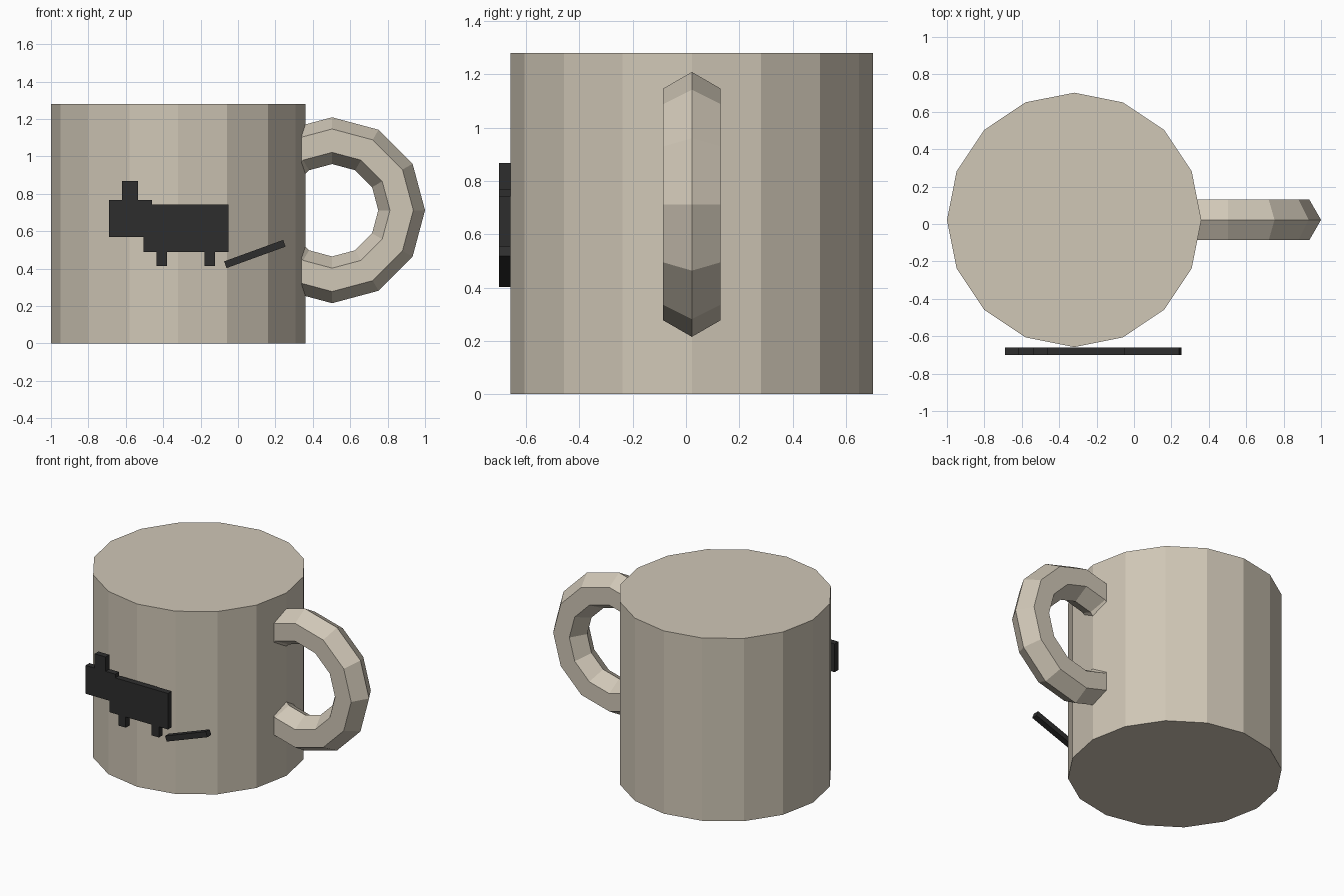
import bpy, math

if "Cube" in bpy.data.objects:
    bpy.data.objects.remove(bpy.data.objects["Cube"])


def material(name, rgb):
    m = bpy.data.materials.new(name)
    m.diffuse_color = (*rgb, 1.0)
    m.use_nodes = True
    m.node_tree.nodes["Principled BSDF"].inputs["Base Color"].default_value = m.diffuse_color
    return m


CERAMIC = material("beige ceramic", (0.63, 0.57, 0.47))
BLACK = material("black", (0.027, 0.027, 0.027))
CY = 0.022  # depth of the mug's axis


def finish(name, mat):
    ob = bpy.context.object
    ob.name = ob.data.name = name
    ob.data.materials.append(mat)
    bpy.ops.object.transform_apply(location=False, rotation=True, scale=True)
    return ob


def plate(name, x0, x1, z0, z1, tilt=0.0):
    bpy.ops.mesh.primitive_cube_add(
        size=1, location=((x0 + x1) / 2, -0.68, (z0 + z1) / 2),
        rotation=(0, -math.radians(tilt), 0))
    bpy.context.object.scale = (x1 - x0, 0.042, z1 - z0)
    return finish(name, BLACK)


# Mug body: solid 16-sided cylinder
bpy.ops.mesh.primitive_cylinder_add(vertices=16, radius=0.68, depth=1.28,
                                    location=(-0.32, CY, 0.64))
finish("mug_body", CERAMIC)

# Handle: hexagonal ring standing upright, its left part inside the body
bpy.ops.mesh.primitive_torus_add(
    major_segments=12, minor_segments=6, major_radius=0.372, minor_radius=0.125,
    location=(0.503, CY, 0.712), rotation=(math.pi / 2, 0, 0))
finish("handle", CERAMIC)

# Animal silhouette on the front
plate("animal_body", -0.505, -0.052, 0.49, 0.742)
plate("animal_head", -0.69, -0.46, 0.57, 0.768)
plate("animal_ear", -0.62, -0.535, 0.76, 0.868)
for name, x in (("front_leg", -0.407), ("back_leg", -0.15)):
    plate("animal_" + name, x - 0.028, x + 0.028, 0.415, 0.50)
plate("animal_tail", -0.078, 0.258, 0.459, 0.497, tilt=20)
